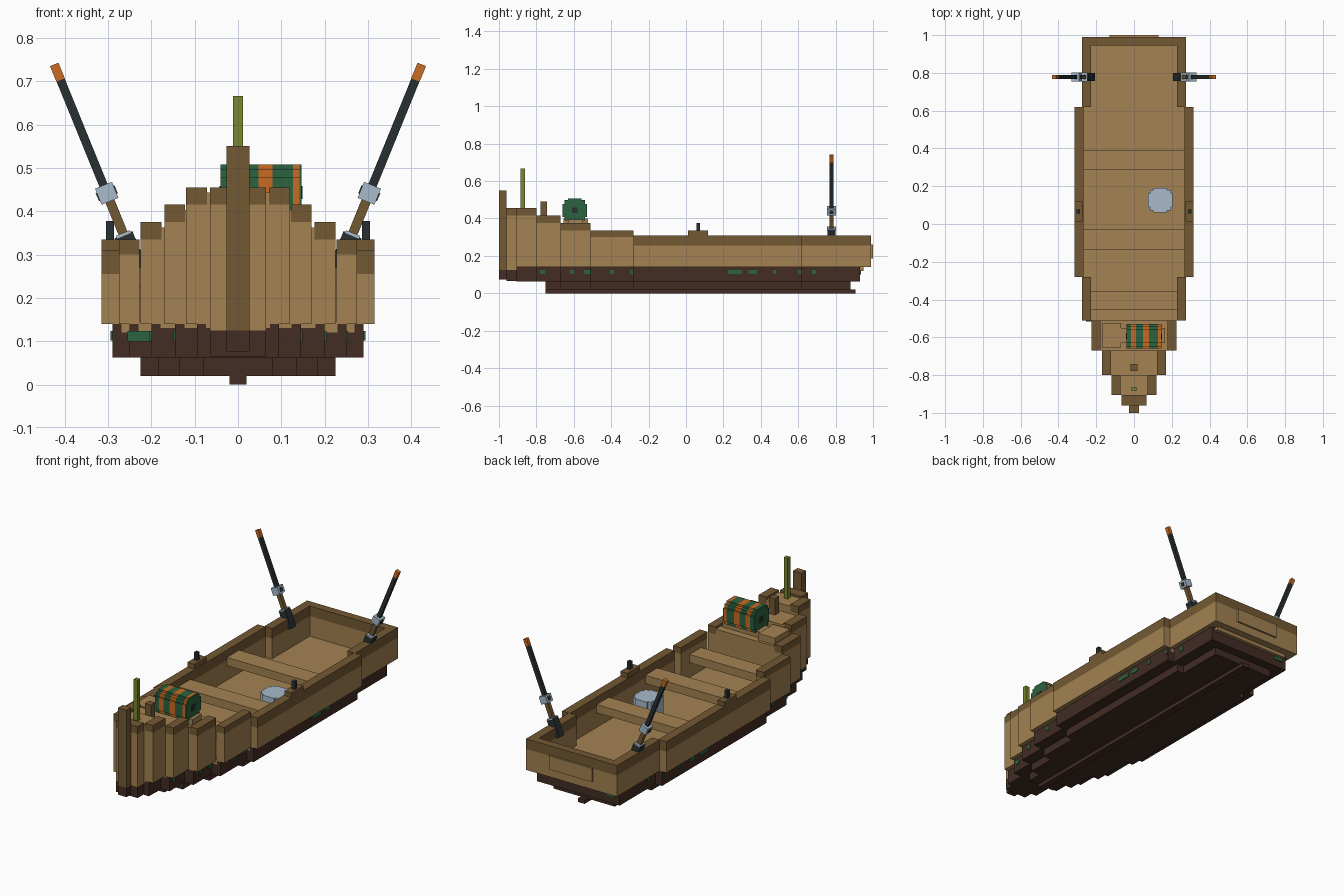
import bpy, bmesh, math
from mathutils import Matrix, Vector

if "Cube" in bpy.data.objects:
    bpy.data.objects.remove(bpy.data.objects["Cube"])


def material(name, rgb):
    lin = [((c / 255 + 0.055) / 1.055) ** 2.4 for c in rgb] + [1.0]
    m = bpy.data.materials.new(name)
    m.use_nodes = True
    m.diffuse_color = lin
    bsdf = next(n for n in m.node_tree.nodes if n.type == 'BSDF_PRINCIPLED')
    bsdf.inputs["Base Color"].default_value = lin
    return m


TAN = material("tan_wood", (163, 130, 82))
TRIM = material("brown_trim", (116, 89, 52))
HULL = material("dark_hull", (66, 44, 36))
GREEN = material("moss_green", (44, 98, 62))
ORANGE = material("orange_paint", (202, 107, 36))
BLACK = material("dark_metal", (40, 48, 50))
GREY = material("pale_blue_metal", (168, 187, 202))
OLIVE = material("olive_green", (120, 134, 45))


def finish(name, bm, mat):
    bmesh.ops.recalc_face_normals(bm, faces=bm.faces)
    me = bpy.data.meshes.new(name)
    bm.to_mesh(me)
    bm.free()
    me.materials.append(mat)
    ob = bpy.data.objects.new(name, me)
    bpy.context.scene.collection.objects.link(ob)
    return ob


def boxes(name, mat, spans):
    """One object made of boxes, each given as (x0, x1, y0, y1, z0, z1)."""
    bm = bmesh.new()
    for x0, x1, y0, y1, z0, z1 in spans:
        mtx = Matrix.Translation(((x0 + x1) / 2, (y0 + y1) / 2, (z0 + z1) / 2))
        mtx = mtx @ Matrix.Diagonal((abs(x1 - x0), y1 - y0, z1 - z0, 1))
        bmesh.ops.create_cube(bm, size=1, matrix=mtx)
    return finish(name, bm, mat)


def both(x0, x1, *rest):
    """A box span and its mirror image across x."""
    return [(x0, x1, *rest), (-x1, -x0, *rest)]


def drum(name, mat, centre, d0, d1, axis, r=0.065):
    """Stepped round prism along x or z."""
    a, m = r * 0.55, r * 0.84
    quad = [(r, -a), (r, a), (m, a), (m, m), (a, m)]
    bm = bmesh.new()
    ring = []
    for k in range(4):
        c, s = round(math.cos(k * math.pi / 2)), round(math.sin(k * math.pi / 2))
        for p, q in quad:
            u, v = p * c - q * s, p * s + q * c
            pos = (d0, u, v) if axis == 'x' else (u, v, d0)
            ring.append(bm.verts.new(Vector(pos) + Vector(centre)))
    face = bm.faces.new(ring)
    ext = bmesh.ops.extrude_face_region(bm, geom=[face])
    step = Vector((d1 - d0, 0, 0)) if axis == 'x' else Vector((0, 0, d1 - d0))
    bmesh.ops.translate(bm, vec=step,
                        verts=[g for g in ext["geom"] if isinstance(g, bmesh.types.BMVert)])
    return finish(name, bm, mat)


# Hull sections from bow to stern: y0, y1, half width, top, trim height, decked
SECTIONS = [
    (-0.905, -0.80, 0.12, 0.455, 0.04, True),
    (-0.80, -0.67, 0.17, 0.415, 0.04, True),
    (-0.67, -0.51, 0.225, 0.375, 0.04, True),
    (-0.51, -0.28, 0.275, 0.335, 0.035, False),
    (-0.28, 0.62, 0.315, 0.31, 0.055, False),
    (0.62, 0.99, 0.275, 0.31, 0.055, False),
]
walls, rims, decks, floors, upper, lower = [], [], [], [], [], []
for y0, y1, w, top, band, decked in SECTIONS:
    wi = w - 0.048
    walls += both(wi, w, y0, y1, 0.14, top - band)
    rims += both(wi, w, y0, y1, top - band, top)
    if decked:
        decks.append((-wi - 0.002, wi + 0.002, y0, y1, 0.13, top - 0.012))
    else:
        floors.append((-wi - 0.002, wi + 0.002, y0, min(y1, 0.95), 0.12, 0.145))
    upper.append((-w + 0.025, w - 0.025, y0, min(y1, 0.93), 0.062, 0.14))
    if w > 0.15:
        lower.append((-w + 0.09, w - 0.09, max(y0, -0.75), min(y1, 0.88), 0.02, 0.062))

# Bow tip and transom
walls += [(-0.065, 0.065, -0.96, -0.905, 0.125, 0.415),
          (-0.228, 0.228, 0.945, 0.99, 0.14, 0.255)]
rims += [(-0.065, 0.065, -0.96, -0.905, 0.415, 0.455),
         (-0.228, 0.228, 0.945, 0.99, 0.255, 0.31)]
upper.append((-0.065, 0.065, -0.96, -0.905, 0.065, 0.125))
boxes("hull_walls", TAN, walls)
boxes("hull_rim", TRIM, rims)
boxes("bow_decks", TAN, decks)
boxes("floor", TAN, floors)
boxes("upper_bilge", HULL, upper)
boxes("lower_bilge", HULL, lower)
boxes("keel", HULL, [(-0.02, 0.02, -0.75, 0.905, 0, 0.021)])
boxes("stem_post", TRIM, [(-0.026, 0.026, -1.0, -0.96, 0.125, 0.55)])
boxes("stem_foot", HULL, [(-0.026, 0.026, -1.0, -0.96, 0.075, 0.125)])
boxes("transom_plate", TAN, [(-0.13, 0.13, 0.99, 1.0, 0.185, 0.26)])

# Rowing benches
for i, (y0, y1, w) in enumerate([(0.285, 0.39, 0.27), (-0.135, -0.03, 0.27),
                                 (-0.455, -0.355, 0.23)]):
    boxes(f"bench_{i + 1}", TAN, [(-w, w, y0, y1, 0.225, 0.27)])

# Oarlocks
boxes("oarlock_blocks", TRIM, both(0.272, 0.315, 0.012, 0.118, 0.31, 0.335))
boxes("oarlock_pins", BLACK, both(0.286, 0.305, 0.055, 0.076, 0.335, 0.377))

# Bow fittings
boxes("mooring_post", TRIM, [(-0.018, 0.018, -0.778, -0.742, 0.40, 0.492)])
boxes("bow_pole", OLIVE, [(-0.012, 0.012, -0.885, -0.862, 0.44, 0.666)])
boxes("bow_seat", TAN, [(-0.17, -0.07, -0.655, -0.525, 0.36, 0.40),
                        (-0.07, 0.165, -0.63, -0.55, 0.36, 0.395)])

# Striped barrel lying across the bow
cuts = [-0.04, -0.016, 0.01, 0.047, 0.08, 0.127, 0.142, 0.146]
for i in range(len(cuts) - 1):
    drum(f"barrel_band_{i + 1}", (GREEN, ORANGE)[i % 2], (0, -0.595, 0.443),
         cuts[i], cuts[i + 1], 'x')
boxes("barrel_hubs", BLACK, [(-0.043, -0.03, -0.61, -0.58, 0.428, 0.458),
                             (0.14, 0.149, -0.61, -0.58, 0.428, 0.458)])

# Bucket on the floor
drum("bucket", GREY, (0.14, 0.125, 0), 0.145, 0.25, 'z')

# Moss patches on the hull sides, bow step and stern
patches = [(-0.78, -0.755), (-0.62, -0.60), (-0.545, -0.495), (-0.405, -0.385),
           (-0.30, -0.283), (0.225, 0.30), (0.335, 0.38), (0.465, 0.48),
           (0.60, 0.618), (0.675, 0.695)]
moss = []
for y0, y1 in patches:
    mid = (y0 + y1) / 2
    w = next(s[2] for s in SECTIONS if s[0] <= mid < s[1]) - 0.025
    moss += both(w - 0.002, w + 0.004, y0, y1, 0.102, 0.124)
moss += [(-0.255, -0.195, -0.515, -0.508, 0.10, 0.124),
         (-0.22, -0.17, 0.928, 0.935, 0.10, 0.124)]
boxes("moss_patches", GREEN, moss)

# Tilted rods at the stern, built upright and leaned outward
tilt = math.atan2(0.165, 0.405)
ROD = [  # name, colour, half width, half depth, start, end along the rod
    ("rod_holder", BLACK, 0.022, 0.021, -0.10, 0.0),
    ("holder_cap", GREY, 0.017, 0.023, -0.003, 0.004),
    ("rod_grip", TRIM, 0.011, 0.011, 0.0, 0.09),
    ("rod_reel", GREY, 0.021, 0.024, 0.083, 0.123),
    ("rod_shaft", BLACK, 0.010, 0.010, 0.12, 0.385),
    ("rod_tip", ORANGE, 0.0105, 0.0105, 0.385, 0.424),
    ("reel_spool", BLACK, 0.0235, 0.010, 0.093, 0.113),
]
for side, s in (("left", 1), ("right", -1)):
    for name, mat, hw, hd, a, b in ROD:
        ob = boxes(f"{side}_{name}", mat, [(-hw, hw, -hd, hd, a, b)])
        ob.data.transform(Matrix.Translation((s * 0.264, 0.778, 0.346))
                          @ Matrix.Rotation(s * tilt, 4, 'Y'))
